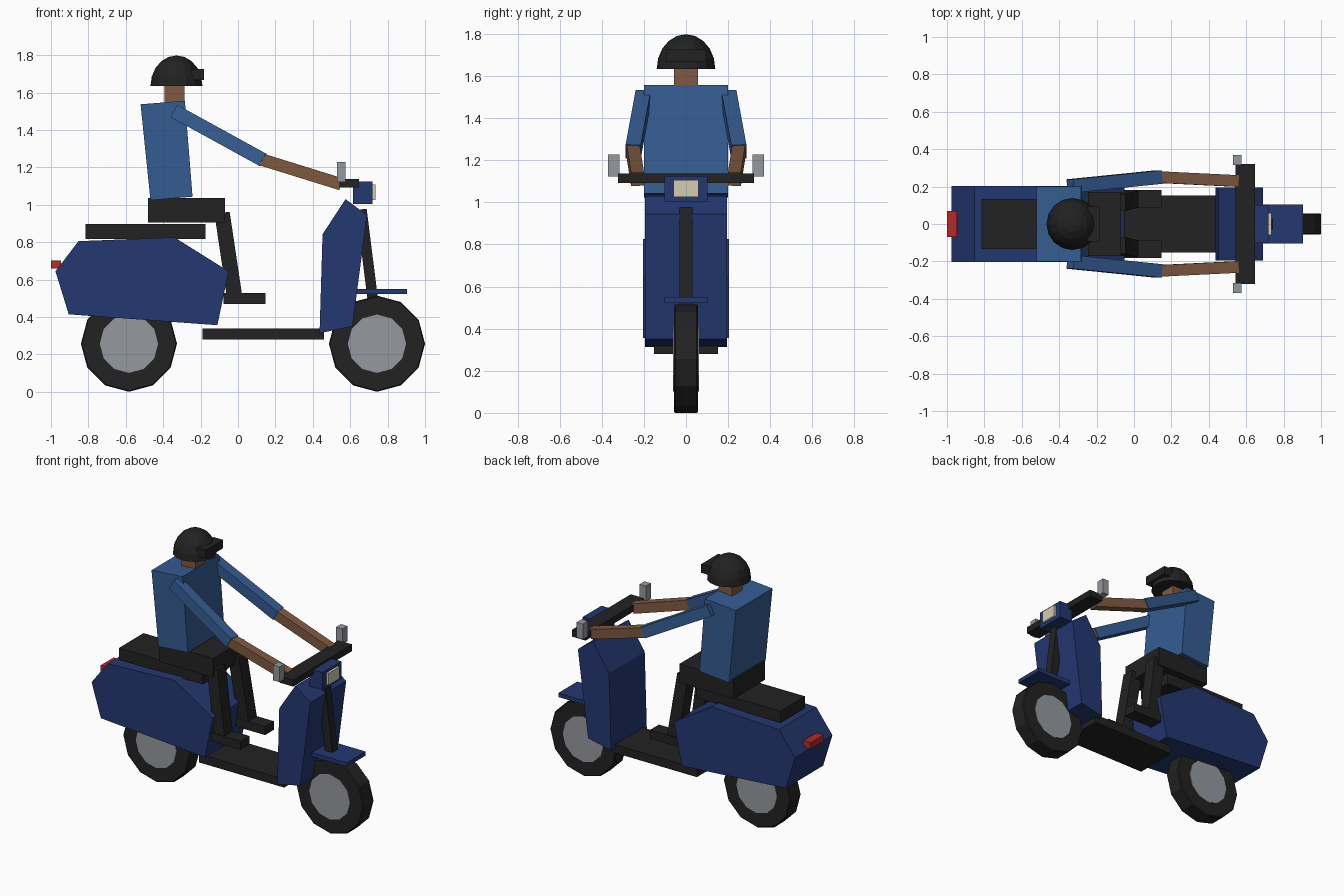
import bpy, bmesh, math
from mathutils import Vector, Matrix

if "Cube" in bpy.data.objects:
    bpy.data.objects.remove(bpy.data.objects["Cube"])


def mat(name, r, g, b):
    m = bpy.data.materials.new(name)
    m.diffuse_color = (r, g, b, 1)
    m.use_nodes = True
    m.node_tree.nodes["Principled BSDF"].inputs["Base Color"].default_value = m.diffuse_color
    return m


BLUE = mat("body blue", 0.017, 0.038, 0.165)
SHIRT = mat("shirt blue", 0.036, 0.107, 0.290)
BLACK = mat("black", 0.016, 0.016, 0.016)
SKIN = mat("skin brown", 0.215, 0.102, 0.052)
GREY = mat("metal grey", 0.30, 0.32, 0.35)
RED = mat("tail red", 0.48, 0.022, 0.022)
CREAM = mat("lamp cream", 0.65, 0.61, 0.44)


def finish(bm, name, material):
    bmesh.ops.recalc_face_normals(bm, faces=bm.faces)
    me = bpy.data.meshes.new(name)
    bm.to_mesh(me)
    bm.free()
    me.materials.append(material)
    ob = bpy.data.objects.new(name, me)
    bpy.context.collection.objects.link(ob)
    return ob


def box(name, x, y, z, material):
    """Box from (min, max) ranges on each axis."""
    bm = bmesh.new()
    size = [b - a for a, b in (x, y, z)]
    mid = [(a + b) / 2 for a, b in (x, y, z)]
    bmesh.ops.create_cube(bm, size=1, matrix=Matrix.Translation(mid) @ Matrix.Diagonal((*size, 1)))
    return finish(bm, name, material)


def prism(name, profile, half_width, material):
    """Side profile in x, z extruded across y."""
    bm = bmesh.new()
    face = bm.faces.new([bm.verts.new((x, -half_width, z)) for x, z in profile])
    ext = bmesh.ops.extrude_face_region(bm, geom=[face])
    verts = [v for v in ext["geom"] if isinstance(v, bmesh.types.BMVert)]
    bmesh.ops.translate(bm, verts=verts, vec=(0, 2 * half_width, 0))
    return finish(bm, name, material)


def beam(name, start, end, thick, material):
    """Square bar between two points, thick = (in side view, across)."""
    a, b = Vector(start), Vector(end)
    zdir = (b - a).normalized()
    xdir = Vector((0, 1, 0)).cross(zdir).normalized()
    ydir = zdir.cross(xdir)
    m = Matrix((xdir, ydir, zdir)).transposed().to_4x4()
    m.translation = (a + b) / 2
    bm = bmesh.new()
    bmesh.ops.create_cube(bm, size=1, matrix=m @ Matrix.Diagonal((*thick, (b - a).length, 1)))
    return finish(bm, name, material)


def disc(name, x, z, radius, width, bevel, material):
    """Twelve-sided cylinder lying along y."""
    bm = bmesh.new()
    m = Matrix.Translation((x, 0, z)) @ Matrix.Rotation(math.pi / 2, 4, 'X')
    bmesh.ops.create_cone(bm, cap_ends=True, segments=12, radius1=radius, radius2=radius,
                          depth=width, matrix=m)
    if bevel:
        rims = [e for e in bm.edges if abs(e.verts[0].co.y - e.verts[1].co.y) < 1e-4]
        bmesh.ops.bevel(bm, geom=rims, offset=bevel, segments=1, affect='EDGES')
    return finish(bm, name, material)


# Wheels
for label, x in (("rear", -0.583), ("front", 0.743)):
    disc(label + "_tyre", x, 0.257, 0.257, 0.114, 0.006, BLACK)
    disc(label + "_hub", x, 0.257, 0.156, 0.122, 0, GREY)

# Scooter body
prism("rear_body", [(-0.976, 0.644), (-0.853, 0.805), (-0.34, 0.826), (-0.05, 0.644),
                    (-0.11, 0.356), (-0.905, 0.414)], 0.204, BLUE)
prism("leg_shield", [(0.452, 0.842), (0.575, 1.03), (0.69, 0.945), (0.612, 0.35),
                     (0.436, 0.313)], 0.195, BLUE)
box("footboard", (-0.19, 0.46), (-0.153, 0.153), (0.28, 0.338), BLACK)
box("seat", (-0.816, -0.174), (-0.134, 0.134), (0.816, 0.896), BLACK)
box("tail_light", (-1.0, -0.945), (-0.07, 0.07), (0.658, 0.703), RED)

# Steering
beam("fork", (0.66, 0, 0.975), (0.745, 0, 0.30), (0.056, 0.06), BLACK)
box("front_fender", (0.62, 0.903), (-0.103, 0.103), (0.522, 0.55), BLUE)
box("headlight_housing", (0.616, 0.718), (-0.102, 0.102), (1.003, 1.124), BLUE)
box("headlight_lens", (0.70, 0.734), (-0.06, 0.06), (1.025, 1.107), CREAM)
box("handlebar", (0.542, 0.647), (-0.322, 0.322), (1.092, 1.138), BLACK)

# Rider's trunk and head
box("hips", (-0.482, -0.07), (-0.172, 0.172), (0.906, 1.037), BLACK)
prism("torso", [(-0.521, 1.537), (-0.284, 1.556), (-0.243, 1.043), (-0.468, 1.024)], 0.2, SHIRT)
box("neck", (-0.392, -0.287), (-0.056, 0.056), (1.53, 1.66), SKIN)

bm = bmesh.new()
bmesh.ops.create_uvsphere(bm, u_segments=16, v_segments=10, radius=0.139)
cut = bmesh.ops.bisect_plane(bm, geom=bm.verts[:] + bm.edges[:] + bm.faces[:],
                             plane_co=(0, 0, 0), plane_no=(0, 0, 1), clear_inner=True)
bmesh.ops.holes_fill(bm, edges=[e for e in bm.edges if e.is_boundary])
bmesh.ops.transform(bm, verts=bm.verts,
                    matrix=Matrix.Translation((-0.329, 0, 1.634)) @ Matrix.Diagonal((1, 1, 1.18, 1)))
finish(bm, "helmet", BLACK)
box("helmet_visor", (-0.25, -0.181), (-0.094, 0.094), (1.667, 1.726), BLACK)

# Mirrored limbs and mirrors
for side, s in (("right", -1), ("left", 1)):
    shoulder, elbow, hand = (-0.34, s * 0.203, 1.50), (0.133, s * 0.251, 1.24), (0.55, s * 0.23, 1.11)
    beam(side + "_upper_arm", shoulder, elbow, (0.075, 0.072), SHIRT)
    beam(side + "_forearm", (0.122, s * 0.251, 1.243), hand, (0.066, 0.062), SKIN)
    beam(side + "_lower_leg", (-0.085, s * 0.115, 0.955), (-0.02, s * 0.132, 0.52),
         (0.082, 0.09), BLACK)
    box(side + "_foot", (-0.078, 0.147), sorted((s * 0.085, s * 0.182)), (0.468, 0.527), BLACK)
    box(side + "_mirror", (0.528, 0.576), sorted((s * 0.316, s * 0.37)), (1.122, 1.228), GREY)
